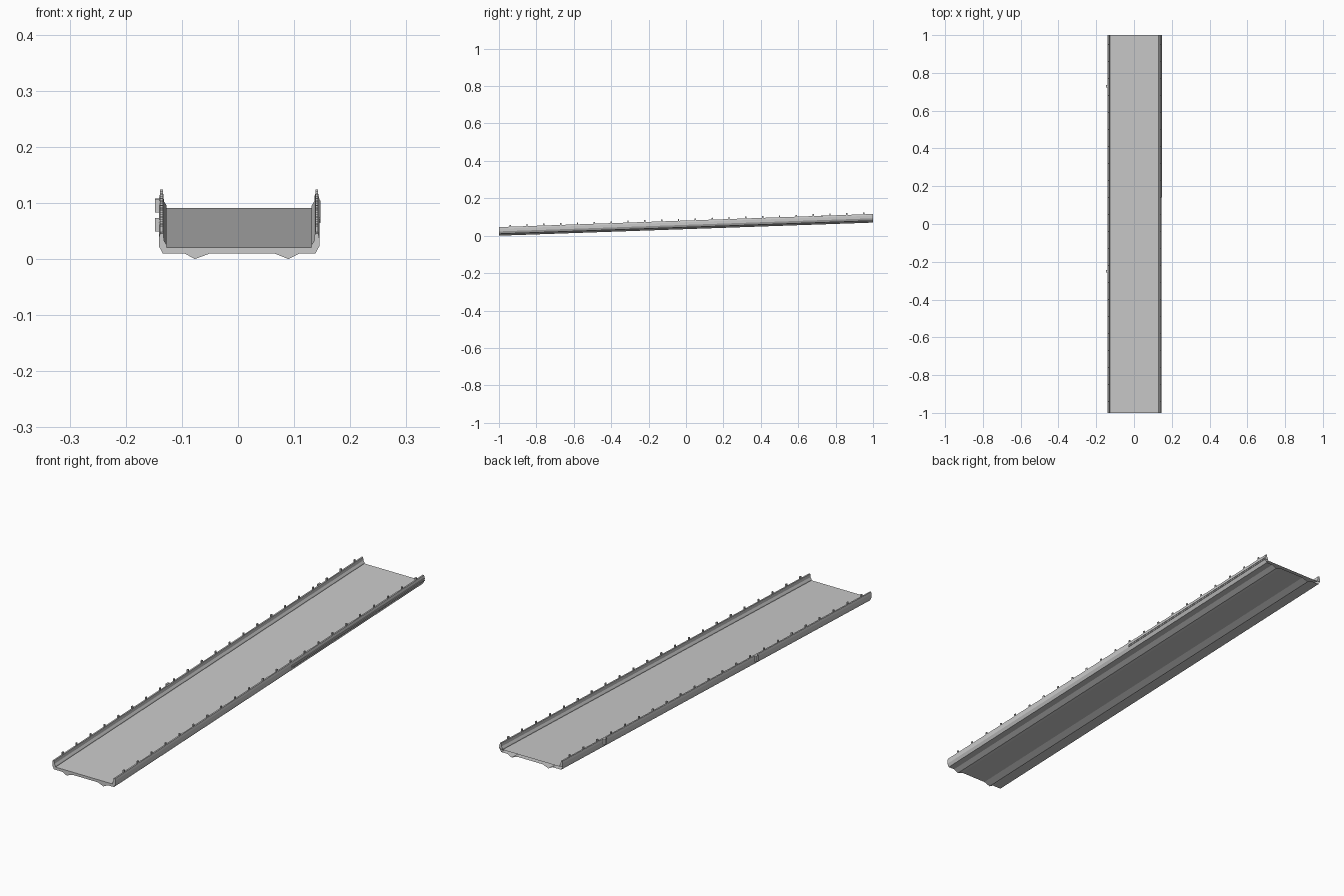
import bpy

old = bpy.data.objects.get("Cube")
if old:
    bpy.data.objects.remove(old, do_unlink=True)

GREY = (0.59, 0.59, 0.59)
CONCRETE = bpy.data.materials.new("concrete grey")
CONCRETE.use_nodes = True
CONCRETE.diffuse_color = (*GREY, 1)
CONCRETE.node_tree.nodes["Principled BSDF"].inputs["Base Color"].default_value = (*GREY, 1)

MID = 0.002      # the section sits slightly off centre


def deck_z(y):
    return 0.056 + 0.035 * y


def build(name, verts, faces):
    me = bpy.data.meshes.new(name)
    me.from_pydata(verts, [], faces)
    me.materials.append(CONCRETE)
    ob = bpy.data.objects.new(name, me)
    bpy.context.collection.objects.link(ob)


def sweep(name, section, y0, y1, caps=False):
    """Run a closed (x, height above deck) section along the sloping deck."""
    n = len(section)
    verts = [(x + MID, y, deck_z(y) + h) for y in (y0, y1) for x, h in section]
    faces = [(i, (i + 1) % n, n + (i + 1) % n, n + i) for i in range(n)]
    if caps:
        faces += [tuple(range(n))[::-1], tuple(range(n, 2 * n))]
    build(name, verts, faces)


# Closed outline of the span: underside with two ribs, then parapets and road
underside = [(-0.136, -0.011), (-0.097, -0.011), (-0.079, -0.021), (-0.052, -0.011),
             (0.063, -0.011), (0.088, -0.021), (0.108, -0.011), (0.136, -0.011)]
parapet = [(0.143, 0.002), (0.143, 0.016), (0.141, 0.025), (0.135, 0.025),
           (0.134, 0.012), (0.129, 0.004), (0.129, 0)]
right_side = [(-x, h) for x, h in reversed(parapet)]
sweep("bridge_span", underside + parapet + right_side, -1, 1)

# Solid near end of the slab
outline = [(-0.129, 0), (-0.143, 0.002)] + underside + [(0.143, 0.002), (0.129, 0)]
build("front_end", [(x + MID, -1, deck_z(-1) + h) for x, h in outline],
      [tuple(range(len(outline)))])

# Parapet ends
for y, end in ((-1, "front"), (1, "back")):
    for s, side in ((1, "left"), (-1, "right")):
        pts = [(s * x + MID, y, deck_z(y) + h) for x, h in parapet]
        order = tuple(range(len(pts)))
        build(f"{end}_{side}_parapet_end", pts,
              [order if s * y < 0 else order[::-1]])


def box(name, x0, x1, y, length, h0, h1):
    sweep(name, [(x0, h0), (x1, h0), (x1, h1), (x0, h1)],
          y - length / 2, y + length / 2, caps=True)


# Small posts along both parapets
for s, side in ((1, "left"), (-1, "right")):
    for i in range(22):
        a, b = sorted((s * 0.136, s * 0.141))
        box(f"{side}_post_{i + 1}", a, b, -0.94 + 0.09 * i, 0.007, 0.023, 0.035)

# Junction boxes on the right outer face
for y in (-0.25, 0.73):
    box("junction_box", -0.150, -0.142, y, 0.014, 0.002, 0.026)

# Service pipes on the left outer face of the upper half
for h in (0.003, 0.010):
    box("service_pipe", 0.142, 0.145, 0.57, 0.86, h, h + 0.003)
